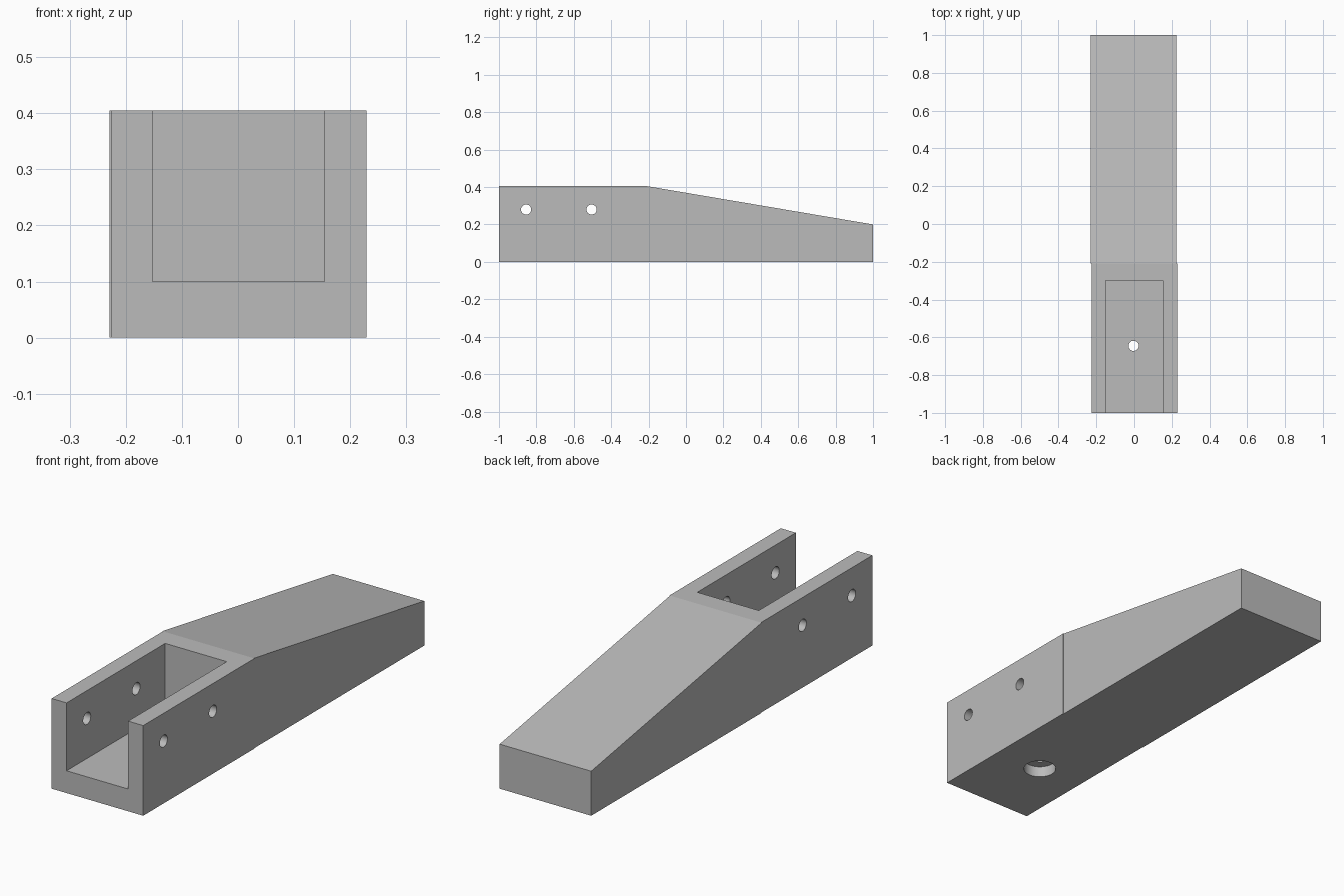
import bpy, bmesh
from math import pi
from mathutils import Matrix

default = bpy.data.objects.get("Cube")
if default:
    bpy.data.objects.remove(default, do_unlink=True)

# One plain grey for the whole model
grey = bpy.data.materials.new("plain_grey")
grey.use_nodes = True
colour = (0.5, 0.5, 0.5, 1)
grey.diffuse_color = colour
grey.node_tree.nodes["Principled BSDF"].inputs["Base Color"].default_value = colour


def finish(name, bm):
    bmesh.ops.recalc_face_normals(bm, faces=bm.faces)
    mesh = bpy.data.meshes.new(name)
    bm.to_mesh(mesh)
    bm.free()
    mesh.materials.append(grey)
    obj = bpy.data.objects.new(name, mesh)
    bpy.context.collection.objects.link(obj)
    return obj


def extrude_side(name, profile, x0, x1):
    """Extrude a (y, z) outline from x0 to x1."""
    bm = bmesh.new()
    face = bm.faces.new([bm.verts.new((x0, y, z)) for y, z in profile])
    new = bmesh.ops.extrude_face_region(bm, geom=[face])["geom"]
    verts = [v for v in new if isinstance(v, bmesh.types.BMVert)]
    bmesh.ops.translate(bm, verts=verts, vec=(x1 - x0, 0, 0))
    return finish(name, bm)


def drill(name, centre, radius, depth, axis="Z"):
    bm = bmesh.new()
    turn = Matrix.Rotation(pi / 2, 4, "Y") if axis == "X" else Matrix()
    bmesh.ops.create_cone(bm, cap_ends=True, segments=32, radius1=radius,
                          radius2=radius, depth=depth,
                          matrix=Matrix.Translation(centre) @ turn)
    return finish(name, bm)


# Front block and sloping tail, set slightly off each other sideways
seam, top = -0.21, 0.405
block = extrude_side("channel_block",
                     [(-1, 0), (seam, 0), (seam, top), (-1, top)], -0.226, 0.229)
tail = extrude_side("sloping_tail",
                    [(seam, 0), (1, 0), (1, 0.2), (seam, top)], -0.229, 0.226)

# Cutters: open channel, cross holes, bolt hole with a wide recess underneath
bolt_y = -0.645
cutters = [
    extrude_side("channel_cutter",
                 [(-1.1, 0.1), (-0.3, 0.1), (-0.3, 0.5), (-1.1, 0.5)], -0.152, 0.154),
    drill("bolt_cutter", (-0.003, bolt_y, 0.05), 0.027, 0.3),
    drill("recess_cutter", (-0.003, bolt_y, 0), 0.07, 0.1),
]
for y in (-0.855, -0.505):
    cutters.append(drill("cross_hole_cutter", (0, y, 0.28), 0.027, 1, "X"))

for cutter in cutters:
    cutter.hide_render = True
    cutter.hide_viewport = True
    mod = block.modifiers.new(cutter.name, "BOOLEAN")
    mod.operation = "DIFFERENCE"
    mod.solver = "EXACT"
    mod.object = cutter

# Bake the cuts, then remove the cutters
bpy.context.view_layer.update()
graph = bpy.context.evaluated_depsgraph_get()
cut_mesh = bpy.data.meshes.new_from_object(block.evaluated_get(graph))
block.modifiers.clear()
block.data = cut_mesh
for cutter in cutters:
    bpy.data.objects.remove(cutter, do_unlink=True)

# Round hole walls, crisp edges everywhere else
bpy.ops.object.select_all(action="DESELECT")
block.select_set(True)
bpy.context.view_layer.objects.active = block
bpy.ops.object.shade_smooth_by_angle(angle=pi / 6)
